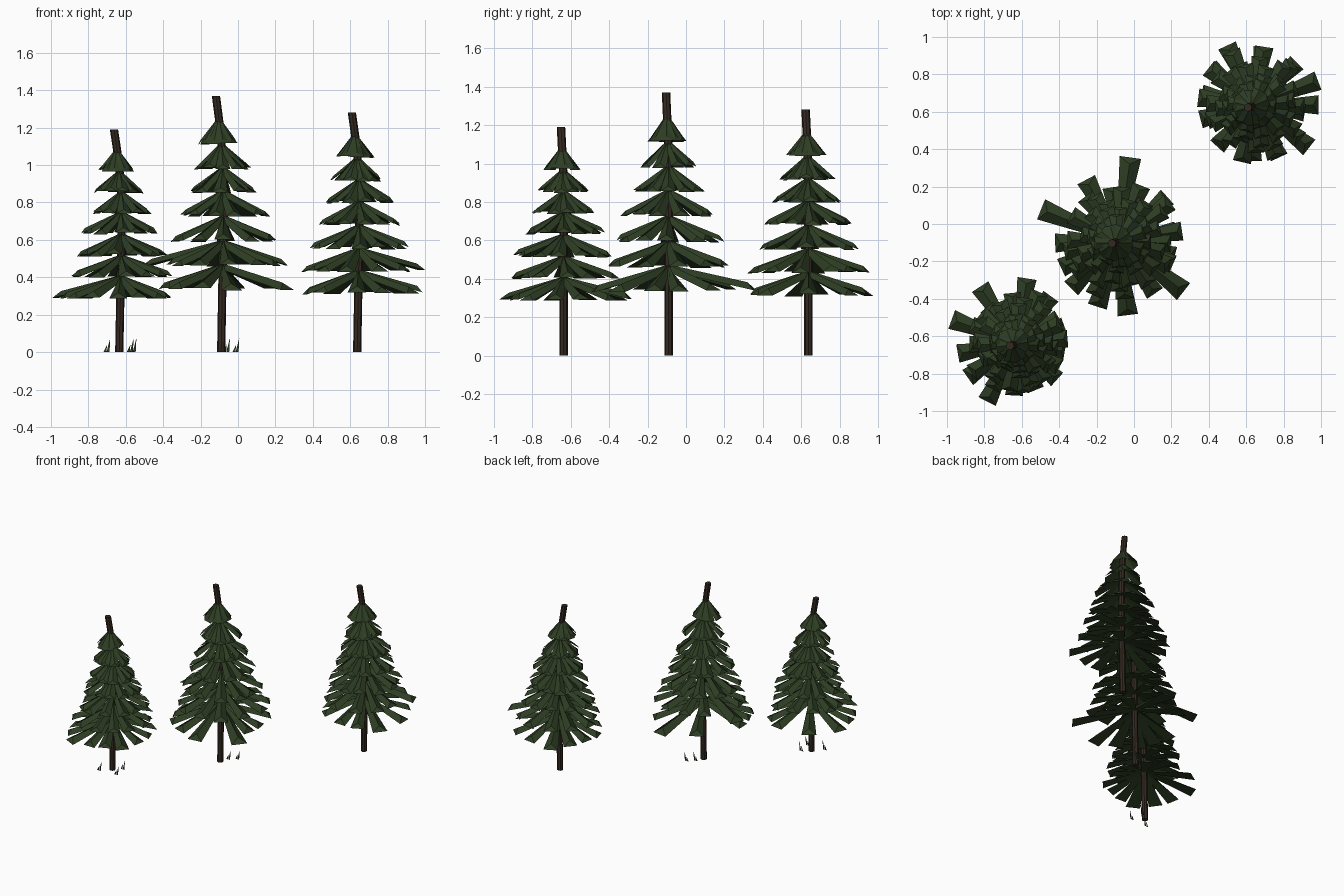
import bpy
import bmesh
import math
import random
from mathutils import Vector

random.seed(7)

if "Cube" in bpy.data.objects:
    bpy.data.objects.remove(bpy.data.objects["Cube"], do_unlink=True)


def make_material(name, color):
    mat = bpy.data.materials.new(name)
    mat.use_nodes = True
    mat.diffuse_color = (*color, 1)
    mat.node_tree.nodes["Principled BSDF"].inputs["Base Color"].default_value = (*color, 1)
    return mat


needle_green = make_material("needle green", (0.027, 0.047, 0.017))
bark_brown = make_material("bark brown", (0.034, 0.022, 0.015))


def finish(bm, name, mat, closed=True):
    if closed:
        bmesh.ops.recalc_face_normals(bm, faces=bm.faces)
    mesh = bpy.data.meshes.new(name)
    bm.to_mesh(mesh)
    bm.free()
    mesh.materials.append(mat)
    obj = bpy.data.objects.new(name, mesh)
    bpy.context.collection.objects.link(obj)
    return obj


# Sideways bend of every trunk: (height fraction, x offset, y offset)
BEND = [(0, 0, 0), (0.5, 0.012, 0), (0.75, 0.01, 0), (0.9, -0.01, -0.008), (1, -0.028, -0.014)]


def trunk_point(base, height, t):
    for (t0, x0, y0), (t1, x1, y1) in zip(BEND, BEND[1:]):
        if t <= t1:
            f = (t - t0) / (t1 - t0)
            return Vector((base[0] + x0 + (x1 - x0) * f,
                           base[1] + y0 + (y1 - y0) * f, t * height))


def build_trunk(name, base, height, radius=0.022, sides=8):
    bm = bmesh.new()
    rings = []
    for t, _, _ in BEND:
        c = trunk_point(base, height, t)
        rings.append([bm.verts.new(c + Vector((radius * math.cos(math.tau * i / sides),
                                               radius * math.sin(math.tau * i / sides), 0)))
                      for i in range(sides)])
    for a, b in zip(rings, rings[1:]):
        for i in range(sides):
            j = (i + 1) % sides
            bm.faces.new((a[i], a[j], b[j], b[i]))
    bm.faces.new(rings[0])
    bm.faces.new(rings[-1])
    finish(bm, name, bark_brown)


def add_branch(bm, centre, angle, reach, tip_z, height):
    """Ridged wedge that widens from the trunk to its drooping tip."""
    out = Vector((math.cos(angle), math.sin(angle), 0))
    side = Vector((-out.y, out.x, 0))
    half = 0.031 + 0.06 * reach

    def section(r, w, low, ridge_r, high):
        c = Vector((centre.x, centre.y, 0))
        up = Vector((0, 0, 1))
        return [bm.verts.new(p) for p in (c + out * r + side * w + up * low,
                                          c + out * ridge_r + up * high,
                                          c + out * r - side * w + up * low)]

    inner = section(0.012, 0.014, centre.z - 0.025 * height, 0.005, centre.z)
    tip = section(reach, half, tip_z, reach * 0.92, tip_z + 0.014 + 0.06 * reach)
    for i in range(3):
        j = (i + 1) % 3
        bm.faces.new((inner[i], inner[j], tip[j], tip[i]))
    bm.faces.new(inner)
    bm.faces.new(tip)


TIER_Z = [0.245, 0.338, 0.434, 0.533, 0.625, 0.717, 0.815]
TIER_REACH = [0.26, 0.238, 0.205, 0.172, 0.14, 0.106, 0.075]


def build_tiers(name, base, height, lowest, long_branch):
    for k, (z, reach) in enumerate(zip(TIER_Z, TIER_REACH)):
        bm = bmesh.new()
        centre = trunk_point(base, height, z + 0.1)
        # The lowest tier is irregular, the others are evenly spread with jitter
        if k == 0:
            layout = lowest
        else:
            count = 12 if k < 5 else 10
            start = long_branch[0] if k == 1 else random.uniform(0, 360)
            layout = [(start + 360 * i / count + random.uniform(-5, 5),
                       reach * height * random.uniform(0.88, 1.06)) for i in range(count)]
            if k == 1:
                layout[0] = long_branch
        for degrees, length in layout:
            tip_z = z * height + random.uniform(-0.006, 0.008)
            add_branch(bm, centre, math.radians(degrees), length, tip_z, height)
        finish(bm, f"{name}_branch_tier_{k + 1}", needle_green)


# Trees: base, height, lowest branches as (degrees, reach), one long branch above
TREES = {
    "short_tree": ((-0.635, -0.637), 1.19,
                   [(160, 0.37), (123, 0.36), (81, 0.35), (54, 0.31), (20, 0.27), (-10, 0.26),
                    (-42, 0.29), (-68, 0.27), (-93, 0.28), (-117, 0.35), (-145, 0.32),
                    (190, 0.32)], (5, 0.27)),
    "tall_tree": ((-0.09, -0.09), 1.37,
                  [(82, 0.45), (118, 0.37), (42, 0.35), (10, 0.31), (-15, 0.31), (-38, 0.44),
                   (-83, 0.4), (-108, 0.37), (-135, 0.36), (182, 0.34), (205, 0.34)],
                  (158, 0.45)),
    "middle_tree": ((0.637, 0.637), 1.28,
                    [(0, 0.34), (-38, 0.37), (45, 0.32), (82, 0.31), (115, 0.35), (140, 0.31),
                     (168, 0.29), (195, 0.3), (228, 0.3), (-92, 0.3), (-65, 0.31)],
                    (21, 0.36)),
}

for name, (base, height, lowest, long_branch) in TREES.items():
    build_trunk(name + "_trunk", base, height)
    build_tiers(name, base, height, lowest, long_branch)

# Grass: flat pointed blades beside two of the trunks
TUFTS = {
    "short_tree": [(-0.065, -0.065), (0.075, -0.055), (0.06, 0.045)],
    "tall_tree": [(0.03, 0.06), (0.08, 0.1)],
}
for name, spots in TUFTS.items():
    bm = bmesh.new()
    bx, by = TREES[name][0]
    for dx, dy in spots:
        for shift, tall in ((-0.012, 0.04), (0.005, 0.075)):
            x, y = bx + dx + shift, by + dy
            bm.faces.new([bm.verts.new(p) for p in ((x - 0.008, y, 0), (x + 0.008, y, 0),
                                                    (x + 0.012, y, tall))])
    finish(bm, name + "_grass", needle_green, closed=False)
